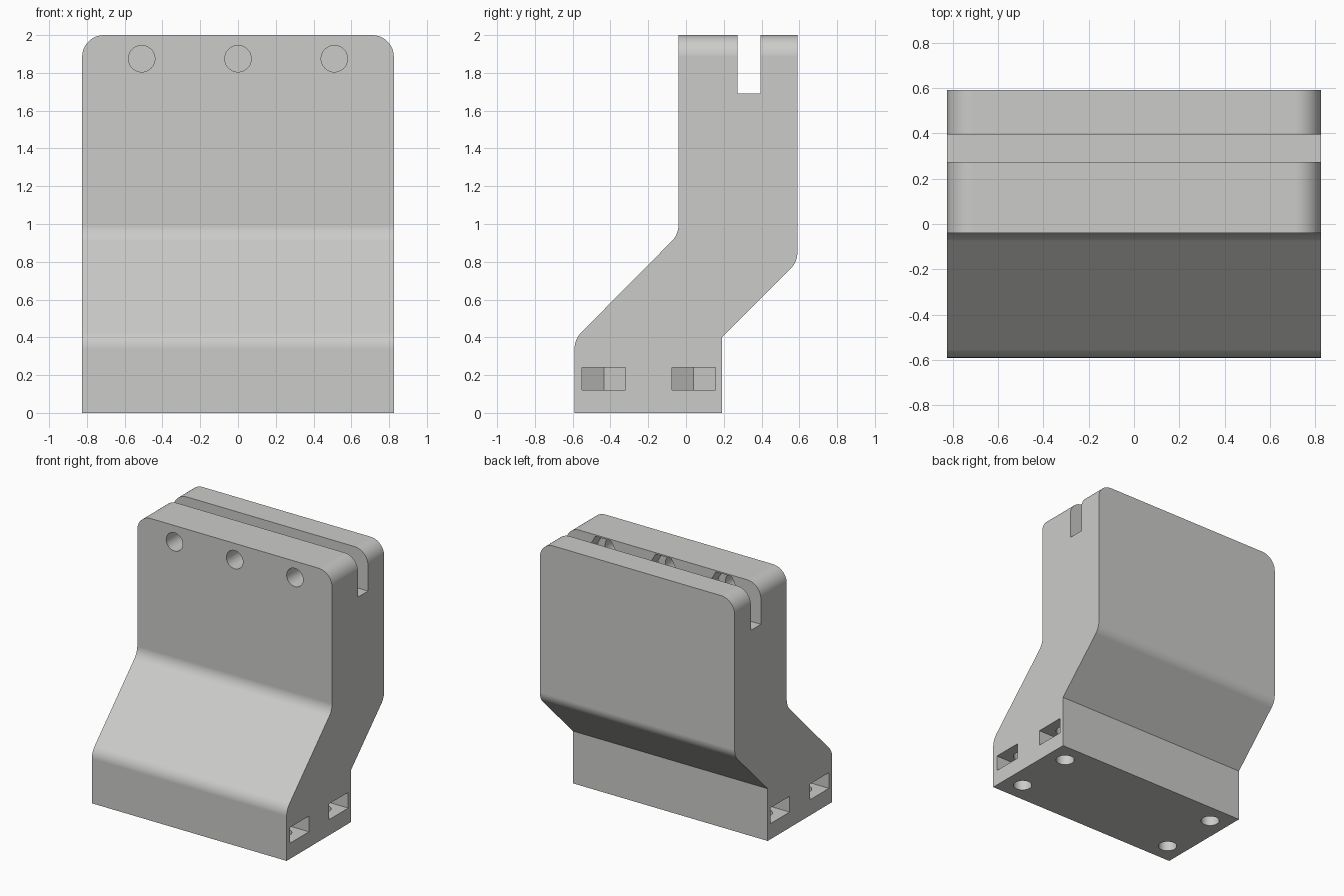
import bpy, bmesh, math
from mathutils import Vector

if "Cube" in bpy.data.objects:
    bpy.data.objects.remove(bpy.data.objects["Cube"])

grey = bpy.data.materials.new("light grey")
grey.diffuse_color = (0.6, 0.6, 0.585, 1)
grey.use_nodes = True
grey.node_tree.nodes["Principled BSDF"].inputs["Base Color"].default_value = grey.diffuse_color


def prism(name, pts, axis, lo, hi):
    """Extrude a 2D outline along x (pts = y,z), y (pts = x,z) or z (pts = x,y)."""
    def place(p, d):
        return {"x": (d, p[0], p[1]), "y": (p[0], d, p[1]), "z": (p[0], p[1], d)}[axis]
    bm = bmesh.new()
    a = [bm.verts.new(place(p, lo)) for p in pts]
    b = [bm.verts.new(place(p, hi)) for p in pts]
    bm.faces.new(a)
    bm.faces.new(b)
    n = len(pts)
    for i in range(n):
        j = (i + 1) % n
        bm.faces.new((a[i], a[j], b[j], b[i]))
    bmesh.ops.recalc_face_normals(bm, faces=bm.faces)
    me = bpy.data.meshes.new(name)
    bm.to_mesh(me)
    bm.free()
    me.materials.append(grey)
    ob = bpy.data.objects.new(name, me)
    bpy.context.collection.objects.link(ob)
    return ob


def rounded(corners, steps=8):
    """Outline from (u, v, radius) corners, filleting where radius > 0."""
    out = []
    n = len(corners)
    for i, (u, v, r) in enumerate(corners):
        c = Vector((u, v))
        if r == 0:
            out.append(c)
            continue
        d1 = (Vector(corners[i - 1][:2]) - c).normalized()
        d2 = (Vector(corners[(i + 1) % n][:2]) - c).normalized()
        half = d1.angle(d2) / 2
        centre = c + (d1 + d2).normalized() * r / math.sin(half)
        p1 = c + d1 * r / math.tan(half) - centre
        p2 = c + d2 * r / math.tan(half) - centre
        ang = p1.angle(p2)
        for k in range(steps + 1):
            t = k / steps
            out.append(centre + (p1 * math.sin((1 - t) * ang) + p2 * math.sin(t * ang)) / math.sin(ang))
    return out


def ring(cx, cy, r, n):
    return [(cx + r * math.cos(math.tau * k / n), cy + r * math.sin(math.tau * k / n))
            for k in range(n)]


def boolean(target, tool, op):
    bpy.context.view_layer.objects.active = target
    mod = target.modifiers.new("cut", "BOOLEAN")
    mod.object, mod.operation, mod.solver = tool, op, "EXACT"
    bpy.ops.object.modifier_apply(modifier=mod.name)
    bpy.data.objects.remove(tool)


W = 0.825

# Offset body with the top groove in its side profile
body = prism("offset_bracket", rounded([
    (-0.59, 0, 0), (-0.59, 0.39, 0.12), (-0.04, 0.945, 0.12), (-0.04, 2, 0),
    (0.273, 2, 0), (0.273, 1.69, 0), (0.394, 1.69, 0), (0.394, 2, 0),
    (0.59, 2, 0), (0.59, 0.8, 0.12), (0.19, 0.4, 0), (0.19, 0, 0)]), "x", -W, W)

# Rounded upper corners
boolean(body, prism("corner_shape", rounded([
    (-W, -0.1, 0), (W, -0.1, 0), (W, 2, 0.115), (-W, 2, 0.115)], 12), "y", -1, 1), "INTERSECT")

# Bolt holes at the top, with hexagonal nut pockets inside the groove
for x in (-0.51, 0, 0.51):
    boolean(body, prism("top_hole", ring(x, 1.875, 0.07, 40), "y", -0.2, 0.33), "DIFFERENCE")
    boolean(body, prism("nut_pocket", ring(x, 1.875, 0.132, 6), "y", 0.15, 0.33), "DIFFERENCE")

# Side nut slots with pointed ends, and bolt holes up from the base
for s in (-1, 1):
    for y in (-0.435, 0.04):
        slot = [(0.9, -0.115), (0.614, -0.115), (0.547, 0), (0.614, 0.115), (0.9, 0.115)]
        boolean(body, prism("side_slot", [(s * u, y + v) for u, v in slot], "z", 0.12, 0.24),
                "DIFFERENCE")
        boolean(body, prism("base_hole", ring(s * 0.68, y, 0.066, 40), "z", -0.1, 0.36),
                "DIFFERENCE")

# Smooth fillets and holes, crisp edges elsewhere
bpy.ops.object.select_all(action="DESELECT")
body.select_set(True)
bpy.context.view_layer.objects.active = body
bpy.ops.object.shade_smooth_by_angle(angle=math.radians(30))
wn = body.modifiers.new("even_shading", "WEIGHTED_NORMAL")
wn.keep_sharp = True
